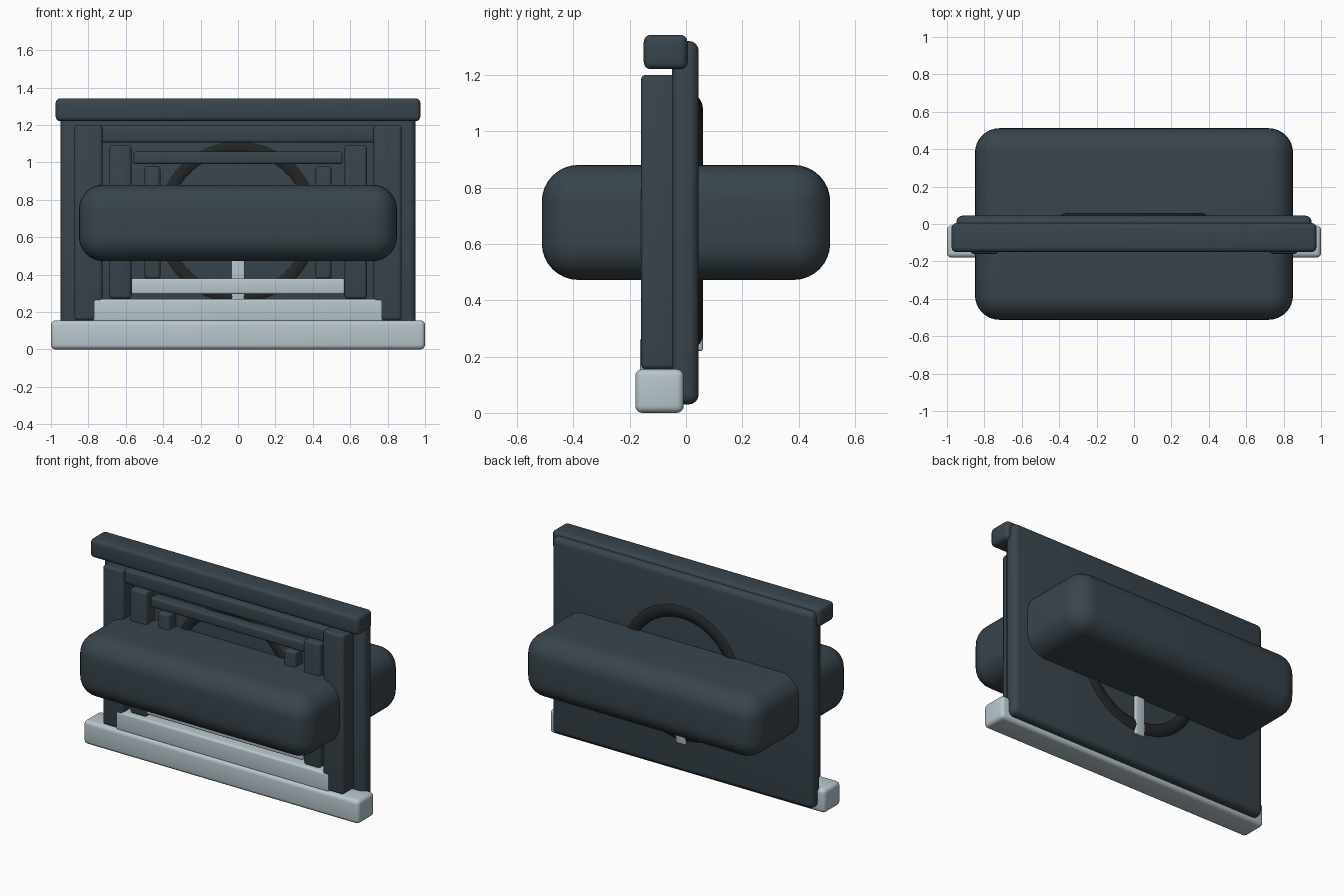
import bpy, math

if "Cube" in bpy.data.objects:
    bpy.data.objects.remove(bpy.data.objects["Cube"])


def material(name, rgb):
    m = bpy.data.materials.new(name)
    m.diffuse_color = (*rgb, 1)
    m.use_nodes = True
    m.node_tree.nodes["Principled BSDF"].inputs["Base Color"].default_value = m.diffuse_color
    return m


SLATE = material("slate", (0.04, 0.058, 0.072))
BLACK = material("black", (0.016, 0.018, 0.02))
PALE = material("pale_stone", (0.48, 0.57, 0.61))


def finish(name, mat):
    ob = bpy.context.object
    ob.name = name
    ob.data.materials.append(mat)
    bpy.ops.object.shade_smooth_by_angle(angle=math.radians(35))
    return ob


def box(name, x, y, z, mat, bevel=0.02, segments=4):
    """Rounded box from (min, max) ranges."""
    bpy.ops.mesh.primitive_cube_add(size=1)
    ob = bpy.context.object
    for v in ob.data.vertices:
        v.co = [r[0] if c < 0 else r[1] for c, r in zip(v.co, (x, y, z))]
    mod = ob.modifiers.new("round", 'BEVEL')
    mod.width, mod.segments = bevel, segments
    bpy.ops.object.modifier_apply(modifier=mod.name)
    return finish(name, mat)


# Back panel, cap and threshold
box("back_panel", (-0.95, 0.95), (-0.05, 0.045), (0.03, 1.32), SLATE, 0.035)
box("top_cap", (-0.975, 0.975), (-0.15, 0.005), (1.22, 1.342), SLATE, 0.025)
box("threshold", (-1, 1), (-0.18, -0.008), (0, 0.155), PALE, 0.025)

# Nested door frames: inner x, outer x, z range, front y
frames = [("outer", 0.725, 0.875, 0.155, 1.20, -0.16),
          ("middle", 0.57, 0.69, 0.27, 1.09, -0.14),
          ("inner", 0.415, 0.50, 0.375, 0.98, -0.125)]
for label, x0, x1, z0, z1, y in frames:
    for side, s in (("left", -1), ("right", 1)):
        box(f"{label}_post_{side}", sorted((s * x0, s * x1)), (y, -0.03), (z0, z1), SLATE, 0.018)
box("outer_lintel", (-0.74, 0.74), (-0.135, -0.03), (1.105, 1.20), SLATE, 0.018)
box("middle_lintel", (-0.56, 0.56), (-0.115, -0.03), (0.99, 1.057), SLATE, 0.015)

# Pale steps
box("lower_step", (-0.775, 0.775), (-0.163, -0.03), (0.145, 0.27), PALE, 0.015)
box("upper_step", (-0.57, 0.57), (-0.145, -0.03), (0.295, 0.38), PALE, 0.012)

# Ring passing through the panel, with its lower marker
bpy.ops.mesh.primitive_torus_add(location=(0, 0, 0.68), rotation=(math.pi / 2, 0, 0),
                                 major_radius=0.40, minor_radius=0.06,
                                 major_segments=64, minor_segments=20)
finish("portal_ring", BLACK)
box("ring_marker", (-0.036, 0.036), (-0.06, 0.06), (0.22, 0.60), PALE, 0.008, 3)

# Large rounded block through the centre
box("centre_block", (-0.85, 0.85), (-0.512, 0.512), (0.472, 0.88), SLATE, 0.13, 8)
